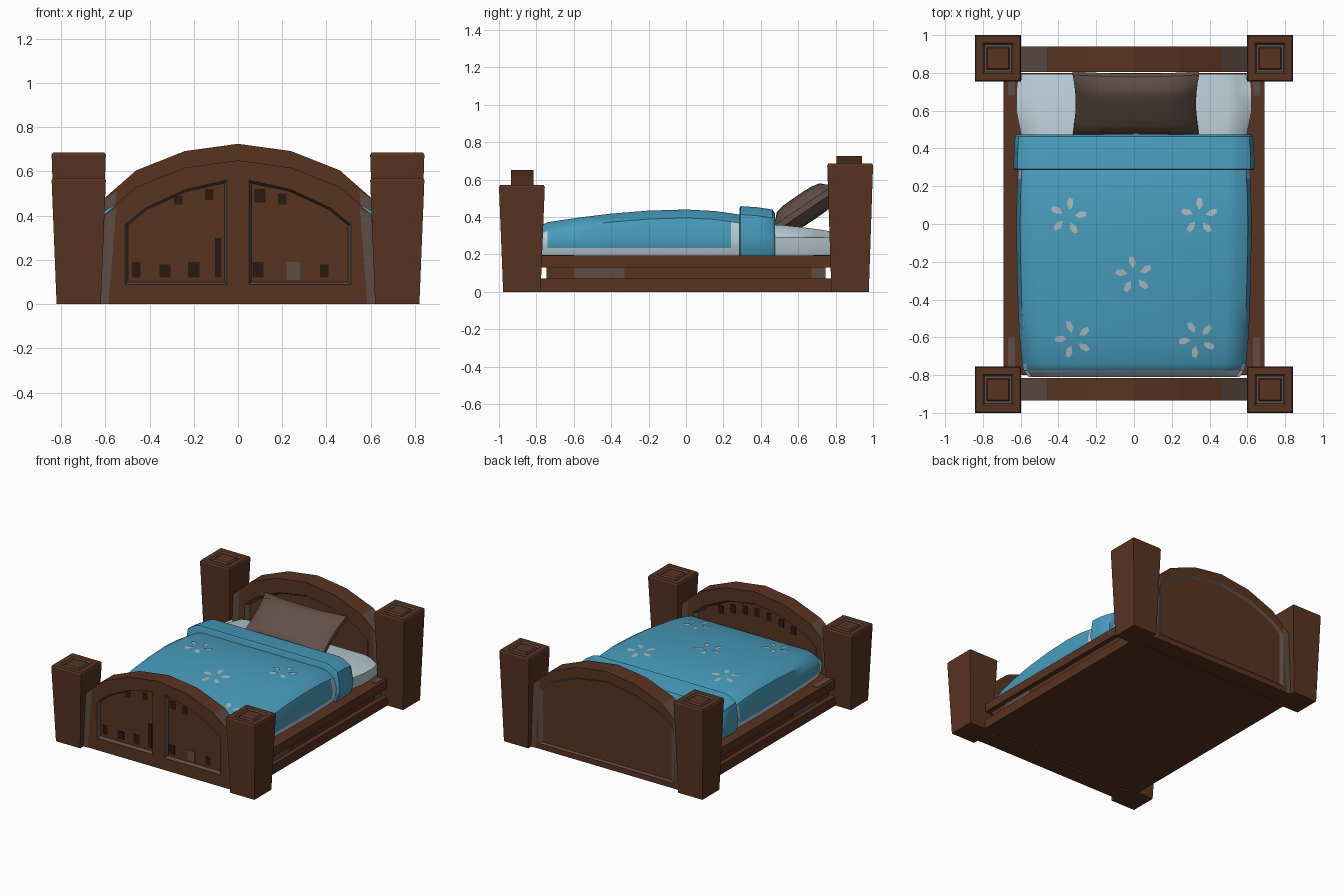
import bpy, bmesh, math
from mathutils import Matrix, Vector

cube = bpy.data.objects.get("Cube")
if cube:
    bpy.data.objects.remove(cube, do_unlink=True)


def material(name, rgb):
    lin = [((c / 255 + 0.055) / 1.055) ** 2.4 for c in rgb] + [1]
    m = bpy.data.materials.new(name)
    m.use_nodes = True
    m.diffuse_color = lin
    bsdf = m.node_tree.nodes["Principled BSDF"]
    bsdf.inputs["Base Color"].default_value = lin
    bsdf.inputs["Roughness"].default_value = 0.9
    return m


WOOD = material("brown wood", (88, 51, 33))
WORN = material("worn wood", (94, 76, 67))
DARK = material("dark wood", (42, 25, 17))
BLUE = material("blue cloth", (72, 157, 189))
WHITE = material("white cloth", (188, 206, 215))
GREY = material("pillow cloth", (98, 80, 72))
PETAL = material("petal grey", (172, 186, 192))


def finish(name, bm, mats, smooth=False):
    bmesh.ops.remove_doubles(bm, verts=bm.verts, dist=1e-5)
    bmesh.ops.recalc_face_normals(bm, faces=bm.faces)
    me = bpy.data.meshes.new(name)
    bm.to_mesh(me)
    bm.free()
    for m in mats:
        me.materials.append(m)
    ob = bpy.data.objects.new(name, me)
    bpy.context.collection.objects.link(ob)
    if smooth:
        bpy.ops.object.select_all(action='DESELECT')
        ob.select_set(True)
        bpy.context.view_layer.objects.active = ob
        bpy.ops.object.shade_smooth_by_angle(angle=math.radians(40))
    return ob


def face(bm, pts, mat=0):
    f = bm.faces.new([bm.verts.new(p) for p in pts])
    f.material_index = mat
    return f


def box(name, lo, hi, mat):
    bm = bmesh.new()
    lo, hi = Vector(lo), Vector(hi)
    size = Matrix.Diagonal((*(hi - lo), 1))
    bmesh.ops.create_cube(bm, size=1, matrix=Matrix.Translation((lo + hi) / 2) @ size)
    return finish(name, bm, [mat])


def loft(name, rings, mats, rule=None, smooth=False):
    bm = bmesh.new()
    vs = [[bm.verts.new(p) for p in r] for r in rings]
    n = len(vs[0])
    for a, b in zip(vs, vs[1:]):
        for i in range(n):
            bm.faces.new((a[i], a[(i + 1) % n], b[(i + 1) % n], b[i]))
    bm.faces.new(vs[0])
    bm.faces.new(vs[-1])
    if rule:
        for f in bm.faces:
            f.material_index = rule(f.calc_center_median())
    return finish(name, bm, mats, smooth)


# Tapered corner posts with a grooved cap
def post(name, cx, cy, h):
    steps = [(0.1, 0), (0.1225, h - 0.01), (0.117, h), (0.08, h),
             (0.072, h - 0.012), (0.06, h - 0.012), (0.055, h)]
    rings = [[(cx + sx * r, cy + sy * r, z) for sx, sy in ((-1, -1), (1, -1), (1, 1), (-1, 1))]
             for r, z in steps]

    def rule(c):
        return 1 if h - 0.0125 < c.z < h - 0.0055 and abs(c.x - cx) < 0.09 and abs(c.y - cy) < 0.09 else 0
    loft(name, rings, [WOOD, WORN], rule)


for side, s in (("left", 1), ("right", -1)):
    post(f"front_post_{side}", s * 0.72, -0.8775, 0.57)
    post(f"back_post_{side}", s * 0.72, 0.8775, 0.685)


# Arched end boards with recessed panels on both faces
def outline(top):
    return [(0, 0), (0.625, 0), (0.603, top - 0.245), (0.46, top - 0.12), (0.24, top - 0.033), (0, top)]


def opening(top, mid, side, bottom, drop):
    return [(mid, bottom), (side, bottom), (side, top - 0.2 - drop), (side * 0.82, top - 0.125 - drop),
            (side * 0.46, top - 0.04 - drop), (mid, top - drop)]


def board(name, top, y_out, y_in, outer_panel, inner_panel):
    bm = bmesh.new()
    out = outline(top)
    n = len(out)
    for s in (1, -1):
        for y, y2, (hole, depth) in ((y_out, y_in, outer_panel), (y_in, y_out, inner_panel)):
            mid = hole[0][0]
            cx = 0.27 if mid else 0
            yd = y + math.copysign(depth, y2 - y)
            rim = [(cx + (x - cx) * 0.95, 0.3 + (z - 0.3) * 0.95) for x, z in hole]
            last = n if mid else n - 1
            for i in range(last):
                j = (i + 1) % n
                face(bm, [(s * out[i][0], y, out[i][1]), (s * out[j][0], y, out[j][1]),
                          (s * hole[j][0], y, hole[j][1]), (s * hole[i][0], y, hole[i][1])])
                face(bm, [(s * hole[i][0], y, hole[i][1]), (s * hole[j][0], y, hole[j][1]),
                          (s * rim[j][0], yd, rim[j][1]), (s * rim[i][0], yd, rim[i][1])], 1)
            face(bm, [(s * x, yd, z) for x, z in rim])
        for i in range(n - 1):
            (x1, z1), (x2, z2) = out[i], out[i + 1]
            face(bm, [(s * x1, y_out, z1), (s * x2, y_out, z2), (s * x2, y_in, z2), (s * x1, y_in, z1)],
                 1 if i == 2 else 0)
        # Worn strip beside each post
        for y, d in ((y_out, math.copysign(0.003, y_out - y_in)), (y_in, math.copysign(0.003, y_in - y_out))):
            face(bm, [(s * 0.585, y + d, 0), (s * 0.622, y + d, 0), (s * 0.602, y + d, top - 0.25),
                      (s * 0.55, y + d, top - 0.215), (s * 0.565, y + d, 0.25)], 1)
    finish(name, bm, [WOOD, WORN])


FOOT, HEAD = 0.65, 0.725
board("footboard", FOOT, -0.935, -0.815,
      (opening(FOOT, 0.05, 0.51, 0.09, 0.09), 0.025), (opening(FOOT, 0, 0.51, 0.1, 0.09), 0.025))
board("headboard", HEAD, 0.94, 0.805,
      (opening(HEAD, 0, 0.56, 0.04, 0.07), 0.01), (opening(HEAD, 0, 0.51, 0.1, 0.1), 0.03))

# Dark stains on the recessed panels
for i, (x, z, w, h) in enumerate([
        (-0.46, 0.12, 0.04, 0.07), (-0.33, 0.12, 0.05, 0.06), (-0.2, 0.12, 0.05, 0.07),
        (-0.09, 0.12, 0.03, 0.18), (0.09, 0.12, 0.05, 0.07), (0.39, 0.12, 0.04, 0.06),
        (-0.27, 0.45, 0.04, 0.04), (-0.13, 0.47, 0.04, 0.05), (0.1, 0.46, 0.05, 0.06), (0.2, 0.45, 0.04, 0.05)]):
    box(f"panel_stain_{i}", (x - w / 2, -0.913, z), (x + w / 2, -0.909, z + h), DARK)
for i in range(7):
    x = (i - 3) * 0.1
    z = 0.525 - 0.6 * x * x
    box(f"inner_stain_{i}", (x - 0.02, -0.841, z - 0.07), (x + 0.02, -0.836, z - 0.01), DARK)
box("panel_chip", (0.22, -0.913, 0.11), (0.28, -0.908, 0.19), WORN)

# Bed frame: two slabs with a recessed core between
box("upper_rail", (-0.69, -0.8, 0.13), (0.69, 0.8, 0.195), WOOD)
box("lower_rail", (-0.69, -0.8, 0), (0.69, 0.8, 0.07), WOOD)
box("frame_core", (-0.655, -0.745, 0.07), (0.655, 0.745, 0.13), WOOD)
for s in (-1, 1):
    for a, b in ((-0.6, -0.33), (0.67, 0.744)):
        box("core_wear", (s * 0.654, a, 0.071), (s * 0.659, b, 0.129), WORN)
    for a, b in ((-0.77, -0.6), (0.68, 0.77)):
        box("rail_wear", (s * 0.63, a, 0.194), (s * 0.668, b, 0.198), WORN)


# Bedding: rounded sections swept along the bed
def section(y, w, top):
    half = [(w - 0.015, 0.195), (w, 0.235), (w + 0.008, 0.29), (w - 0.012, top - 0.045),
            (w - 0.07, top - 0.01), (w - 0.11, top)]
    return [(x, y, z) for x, z in half] + [(-x, y, z) for x, z in reversed(half)]


STATIONS = [(-0.81, 0.55, 0.3), (-0.775, 0.575, 0.355), (-0.74, 0.585, 0.372), (-0.58, 0.6, 0.396),
            (-0.4, 0.607, 0.418), (-0.2, 0.612, 0.434), (0.0, 0.615, 0.44), (0.15, 0.612, 0.432),
            (0.24, 0.608, 0.42), (0.3, 0.605, 0.41)]


def blanket_rule(c):
    ends = c.y > 0.24 or c.y < -0.74
    return 1 if c.z < 0.24 or c.y < -0.775 or (ends and c.z < 0.33) else 0


loft("blanket", [section(*s) for s in STATIONS], [BLUE, WHITE], blanket_rule, True)
loft("blanket_fold", [section(*s) for s in ((0.285, 0.622, 0.445), (0.292, 0.63, 0.458), (0.38, 0.628, 0.452),
                                            (0.462, 0.622, 0.44), (0.475, 0.612, 0.42))], [BLUE], None, True)
loft("mattress", [section(*s) for s in ((0.42, 0.58, 0.36), (0.5, 0.595, 0.358), (0.6, 0.615, 0.348),
                                        (0.7, 0.615, 0.335), (0.795, 0.605, 0.32))], [WHITE], None, True)


# Flowers: five thin petals each, laid on the blanket
def blanket_z(y):
    for (a, _, za), (b, _, zb) in zip(STATIONS, STATIONS[1:]):
        if a <= y <= b:
            return za + (zb - za) * (y - a) / (b - a)
    return STATIONS[-1][2]


for k, (cx, cy) in enumerate([(-0.35, 0.04), (0.345, 0.04), (0, -0.27), (-0.32, -0.61), (0.335, -0.61)]):
    bm = bmesh.new()
    for p in range(5):
        a = math.radians(80 + 72 * p + 9 * k)
        pts = []
        for r, t in ((0.035, 0), (0.06, -0.018), (0.095, -0.012), (0.1, 0.01), (0.07, 0.018)):
            x = cx + r * math.cos(a) - t * math.sin(a)
            y = cy + r * math.sin(a) + t * math.cos(a)
            pts.append((x, y, blanket_z(y) + 0.004))
        if face(bm, pts).normal.z < 0:
            bm.faces[-1].normal_flip()
    finish(f"flower_{k}", bm, [PETAL])

# Pillow leaning on the headboard
bm = bmesh.new()
bmesh.ops.create_cube(bm, size=2)
bmesh.ops.subdivide_edges(bm, edges=bm.edges, cuts=7, use_grid_fill=True)
for v in bm.verts:
    x, y, z = v.co
    puff = 0.2 + 0.8 * math.sqrt(max(0, (1 - x ** 4) * (1 - y ** 4)))
    v.co = (0.335 * x * (0.95 + 0.05 * y * y), 0.195 * y * (0.93 + 0.07 * x * x), 0.078 * z * puff)
bm.transform(Matrix.Translation((0.01, 0.637, 0.448)) @ Matrix.Rotation(math.radians(34), 4, 'X'))
finish("pillow", bm, [GREY], True)
